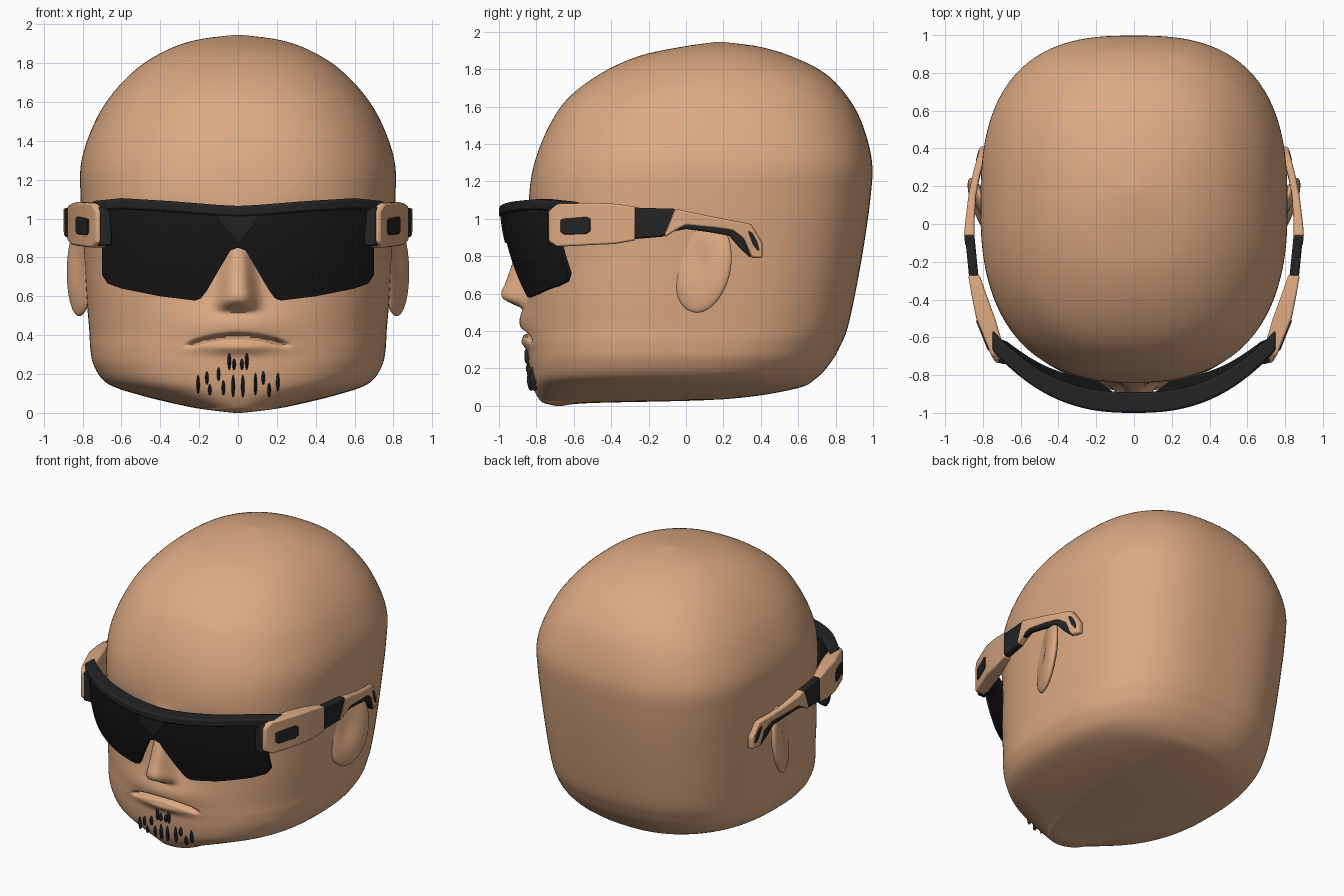
import bpy, bmesh, math
from mathutils import Vector, Matrix
from mathutils.bvhtree import BVHTree

if "Cube" in bpy.data.objects:
    bpy.data.objects.remove(bpy.data.objects["Cube"])


def material(name, rgb):
    m = bpy.data.materials.new(name)
    m.diffuse_color = (*rgb, 1)
    m.use_nodes = True
    m.node_tree.nodes["Principled BSDF"].inputs["Base Color"].default_value = m.diffuse_color
    return m


SKIN = material("skin tan", (0.72, 0.40, 0.225))
FRAME = material("frame black", (0.018, 0.018, 0.018))
LENS = material("lens black", (0.010, 0.010, 0.010))


def finish(name, bm, mat, mirror=False, bevel=0.0, angle=35):
    bmesh.ops.recalc_face_normals(bm, faces=bm.faces)
    me = bpy.data.meshes.new(name)
    bm.to_mesh(me)
    ob = bpy.data.objects.new(name, me)
    bpy.context.collection.objects.link(ob)
    me.materials.append(mat)
    bpy.ops.object.select_all(action='DESELECT')
    ob.select_set(True)
    bpy.context.view_layer.objects.active = ob
    bpy.ops.object.shade_smooth_by_angle(angle=math.radians(angle))
    if bevel:
        b = ob.modifiers.new("bevel", 'BEVEL')
        b.width, b.segments, b.limit_method = bevel, 2, 'ANGLE'
    if mirror:
        ob.modifiers.new("mirror", 'MIRROR').use_mirror_merge = False
    return ob


def loft(sections):
    """Skin a row of closed sections and cap both ends."""
    bm = bmesh.new()
    rows = [[bm.verts.new(p) for p in s] for s in sections]
    n = len(rows[0])
    for a, b in zip(rows, rows[1:]):
        for i in range(n):
            j = (i + 1) % n
            bm.faces.new((a[i], a[j], b[j], b[i]))
    bm.faces.new(rows[0])
    bm.faces.new(rows[-1])
    return bm


def interp(table, v):
    for (a, fa), (b, fb) in zip(table, table[1:]):
        if v <= b:
            return fa + (fb - fa) * max(0, (v - a) / (b - a))
    return table[-1][1]


def gauss(v, c, s):
    return math.exp(-((v - c) / s) ** 2)


# Head: rounded-square rings (z, half width, front y, back y, front squareness, back squareness)
RINGS = [(0, .02, -.70, -.66, 2, 2), (.015, .15, -.76, -.5, 2.1, 2.1), (.035, .27, -.785, .2, 2.2, 2.3),
         (.09, .50, -.815, .58, 2.3, 2.4), (.15, .67, -.83, .70, 2.4, 2.5), (.24, .74, -.84, .78, 2.45, 2.6),
         (.33, .76, -.84, .83, 2.5, 2.65), (.42, .765, -.84, .865, 2.5, 2.7), (.6, .78, -.84, .905, 2.5, 2.7),
         (.85, .795, -.835, .95, 2.45, 2.7), (1.1, .81, -.84, .985, 2.45, 2.7), (1.3, .805, -.81, .995, 2.4, 2.7),
         (1.5, .735, -.73, .945, 2.35, 2.6), (1.65, .64, -.625, .865, 2.3, 2.5), (1.78, .51, -.45, .74, 2.25, 2.4),
         (1.87, .36, -.25, .56, 2.2, 2.2), (1.92, .21, -.02, .39, 2.1, 2.1), (1.945, .02, .16, .20, 2, 2)]
NOSE = [(.52, 0), (.545, .07), (.575, .135), (.61, .145), (.66, .125), (.8, .08), (.95, .03), (1.05, 0)]
NOSE_WIDTH = [(.53, .10), (.62, .085), (.8, .065), (1, .07)]


def face_bump(x, z):
    """Forward relief of nose, lips, mouth line and eye sockets."""
    d = interp(NOSE, z) * math.exp(-(abs(x) / interp(NOSE_WIDTH, z)) ** 3)
    d += .05 * gauss(z, .45, .10) * gauss(x, 0, .26)
    d += .025 * gauss(z, .335, .03) * gauss(x, 0, .2)
    mouth = .405 - .045 * (x / .25) ** 2
    if abs(x) < .27:
        d -= .06 * gauss(z, mouth - .01, .011) * min(1, (.27 - abs(x)) / .06)
    d -= .03 * gauss(abs(x), .33, .17) * gauss(z, .9, .12)
    return d


def head_ring(z, w, yf, yb, nf, nb, segs=180):
    pts = []
    for i in range(segs):
        u = 2 * i / segs - 1
        a = -math.pi / 2 + math.pi * (.6 * u + .4 * u ** 3)
        c, s = math.cos(a), math.sin(a)
        n = nf if s < 0 else nb
        r = (abs(c) ** n + abs(s) ** n) ** (-1 / n)
        x, y = w * r * c, (yf + yb) / 2 + (yb - yf) / 2 * r * s
        if s < -.4 and .1 < z < 1.2:
            y -= face_bump(x, z)
        pts.append((x, y, z))
    return pts


sections = []
for k in range(len(RINGS) - 1):
    p = [RINGS[min(max(k + o, 0), len(RINGS) - 1)] for o in (-1, 0, 1, 2)]
    steps = 14 if .3 < RINGS[k][0] < .7 else 7
    for i in range(steps + (k == len(RINGS) - 2)):
        t = i / steps
        sections.append(head_ring(*[
            .5 * (2 * b + (c - a) * t + (2 * a - 5 * b + 4 * c - d) * t * t + (3 * b - a - 3 * c + d) * t ** 3)
            for a, b, c, d in zip(*p)]))
bm = loft(sections)
face = BVHTree.FromBMesh(bm)
finish("head", bm, SKIN, angle=60)

# Ears: flattened spheres with a hollow, front edge sunk in the head, flaring backwards
bm = bmesh.new()
bmesh.ops.create_uvsphere(bm, u_segments=40, v_segments=28, radius=1)
for v in bm.verts:
    if v.co.x > 0:
        v.co.x *= 1 - .5 * gauss(math.hypot(v.co.y + .2, v.co.z - .1), 0, .5)
bm.transform(Matrix.Translation((.81, .09, .745)) @ Matrix.Rotation(-.2, 4, 'X')
             @ Matrix.Rotation(-.38, 4, 'Z') @ Matrix.Diagonal((.042, .16, .25, 1)))
finish("ear", bm, SKIN, mirror=True, angle=80)

# Goatee: thin strands resting on the chin (x, z, half length)
for i, (x, z, h) in enumerate([(-.205, .15, .05), (-.16, .18, .035), (-.10, .20, .035), (-.145, .12, .03),
                               (-.075, .13, .04), (-.025, .14, .06), (.025, .14, .06), (.09, .15, .06),
                               (.13, .18, .035), (.16, .12, .04), (.205, .16, .05),
                               (-.045, .27, .05), (.045, .27, .05), (-.02, .25, .03), (.02, .25, .03)]):
    hit = face.ray_cast(Vector((x, -2, z)), Vector((0, 1, 0)))[0]
    bm = bmesh.new()
    bmesh.ops.create_uvsphere(bm, u_segments=8, v_segments=8, radius=1)
    bm.transform(Matrix.Translation(hit) @ Matrix.Diagonal((.009, .022, h, 1)))
    finish(f"goatee_strand_{i + 1}", bm, FRAME, angle=80)


# Wraparound shield: strips that follow one curved front surface, bending back towards the cheeks
def shield(name, half, bottom, top, offset, thick, lean, mat, bevel, n=80, rows=5):
    secs = []
    for i in range(n + 1):
        x = half * (2 * i / n - 1)
        zb, zt = bottom(abs(x)), top(abs(x))
        y = -1 + offset + .31 * (abs(x) / .73) ** 2.5
        front = []
        for k in range(rows + 1):
            z = zt + (zb - zt) * k / rows
            front.append((x, y + lean * max(0, 1.05 - z) ** 1.6, z))
        secs.append(front + [(x, b + thick, z) for x, b, z in reversed(front)])
    finish(name, loft(secs), mat, bevel=bevel)


LENS_EDGE = [(0, .85), (.04, .835), (.16, .63), (.19, .59), (.22, .578), (.4, .6), (.6, .64), (.67, .665), (.7, .71)]
BROW = [(0, 1.065), (.1, 1.07), (.35, 1.09), (.6, 1.105), (.75, 1.09)]
shield("lens", .70, lambda x: interp(LENS_EDGE, x), lambda x: 1.05, .015, .02, .42, LENS, 0, 140)
shield("brow_frame", .75, lambda x: interp(BROW, x) - .055, lambda x: interp(BROW, x), 0, .11, 0, FRAME, .012, 80, 1)
shield("bridge", .10, lambda x: .87 + 1.2 * x, lambda x: 1.04, .005, .05, .42, FRAME, 0, 20)

# Temples: side stations (y, bottom z, top z, thickness) swept along the head
OUTER = [(-.76, .715), (-.70, .755), (-.5, .835), (-.3, .875), (-.05, .9), (.05, .89), (.2, .87), (.41, .815)]


def temple(name, stations, mat, out=0.0, bevel=.01):
    secs = []
    for y, zb, zt, t in stations:
        x = interp(OUTER, y) + out
        secs.append([(x, y, zb), (x, y, zt), (x - t, y, zt), (x - t, y, zb)])
    finish(name, loft(secs), mat, mirror=True, bevel=bevel)


temple("temple_housing", [(-.735, .88, 1.04, .05), (-.69, .85, 1.08, .08), (-.5, .86, 1.085, .10),
                          (-.38, .865, 1.08, .08), (-.27, .885, 1.065, .06)], SKIN)
temple("temple_button", [(-.67, .93, .995, .02), (-.65, .915, 1.0, .02), (-.53, .92, 1.01, .02),
                         (-.51, .935, 1.0, .02)], FRAME, .007, .004)
temple("temple_joint", [(-.29, .89, 1.06, .05), (-.115, .905, 1.055, .05), (-.06, 1.03, 1.055, .05)], FRAME, -.004)
temple("temple_arm", [(-.115, .90, .92, .05), (-.06, .935, 1.055, .055), (0, .965, 1.04, .05), (.15, .95, 1.01, .04),
                      (.25, .935, .99, .04), (.31, .89, .98, .04), (.35, .79, .97, .04), (.38, .79, .92, .04),
                      (.41, .79, .87, .04)], SKIN)
temple("temple_grip", [(-.08, .93, .96, .04), (.0, .945, .972, .04), (.15, .925, .96, .04), (.23, .91, .95, .04),
                       (.29, .84, .93, .04), (.345, .79, .82, .04)], FRAME, -.002)
temple("temple_slot", [(.335, .92, .935, .045), (.355, .865, .925, .045), (.38, .83, .88, .045),
                       (.392, .83, .84, .045)], FRAME, .003, 0)
# Hinge blocks joining shield and temples
temple("hinge", [(-.74, .86, 1.06, .06), (-.62, .86, 1.06, .08)], FRAME, -.02)
